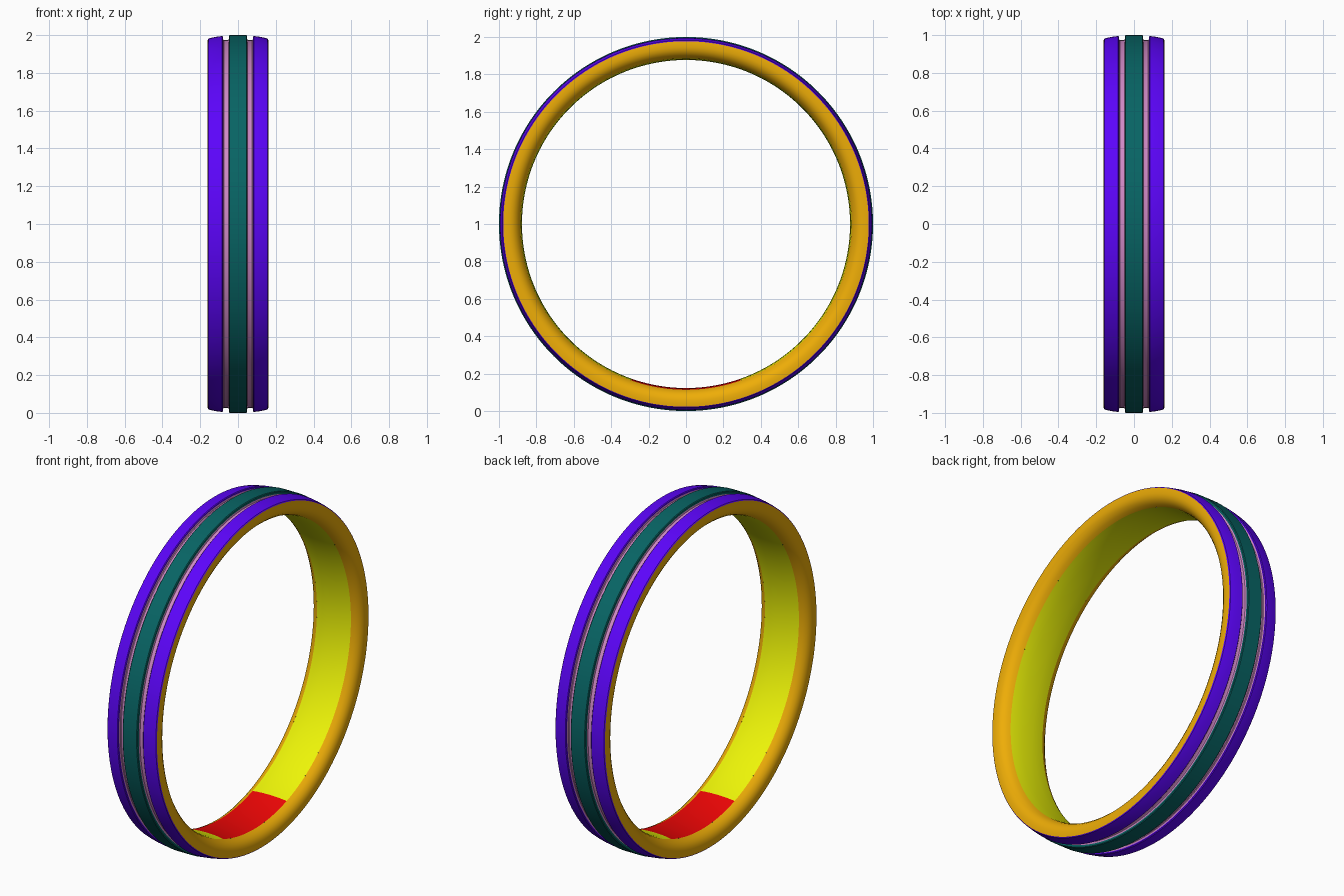
import bpy, math

if "Cube" in bpy.data.objects:
    bpy.data.objects.remove(bpy.data.objects["Cube"])

SEG = 192                      # steps for a full turn
RED = math.asin(0.29 / 0.88)   # half angle of the inner red patch
DOWN = -math.pi / 2


def srgb(r, g, b):
    return tuple((c / 255) ** 2.2 for c in (r, g, b)) + (1,)


def revolve(name, profiles, rgb, start=0.0, sweep=2 * math.pi):
    """Spin open (x, radius) profiles about the ring axis (along x, at z = 1)."""
    closed = sweep > 6.28
    n = max(8, round(SEG * sweep / (2 * math.pi)))
    rows = n if closed else n + 1
    verts, faces = [], []
    for prof in profiles:
        base, m = len(verts), len(prof)
        for i in range(rows):
            t = start + sweep * i / n
            verts += [(x, r * math.cos(t), 1 + r * math.sin(t)) for x, r in prof]
        for i in range(n):
            a, b = base + i * m, base + ((i + 1) % rows) * m
            faces += [(a + j, b + j, b + j + 1, a + j + 1) for j in range(m - 1)]
    mesh = bpy.data.meshes.new(name)
    mesh.from_pydata(verts, [], faces)
    mat = bpy.data.materials.new(name + "_colour")
    mat.diffuse_color = srgb(*rgb)
    mat.use_nodes = True
    mat.node_tree.nodes["Principled BSDF"].inputs["Base Color"].default_value = mat.diffuse_color
    mesh.materials.append(mat)
    ob = bpy.data.objects.new(name, mesh)
    bpy.context.collection.objects.link(ob)
    bpy.ops.object.select_all(action='DESELECT')
    ob.select_set(True)
    bpy.context.view_layer.objects.active = ob
    bpy.ops.object.shade_smooth_by_angle(angle=math.radians(35))
    return ob


def both(prof):
    """A right-hand profile plus its mirror image."""
    return [prof, [(-x, r) for x, r in reversed(prof)]]


# Raised centre band
revolve("centre_band", [[(-0.048, 0.985), (-0.048, 0.996), (-0.044, 1.0),
                         (0.044, 1.0), (0.048, 0.996), (0.048, 0.985)]], (16, 100, 100))

# Grooves either side of the band
revolve("grooves", both([(0.048, 0.985), (0.05, 0.976), (0.055, 0.973), (0.074, 0.973),
                         (0.078, 0.976), (0.08, 0.985)]), (205, 135, 195))

# Sloping outer shoulders
revolve("outer_shoulders", both([(0.08, 0.985), (0.08, 0.991), (0.084, 0.995), (0.11, 0.992),
                                 (0.14, 0.986), (0.156, 0.982), (0.16, 0.977)]), (92, 12, 250))

# Rounded side rims
revolve("side_rims", both([(0.16, 0.977), (0.161, 0.965), (0.161, 0.945), (0.157, 0.927),
                           (0.147, 0.910), (0.130, 0.895), (0.11, 0.886)]), (238, 172, 16))

# Comfort-curved inner surface with a coloured patch at the bottom
inner = [(0.11, 0.886), (0.08, 0.881), (0.04, 0.878), (0, 0.877),
         (-0.04, 0.878), (-0.08, 0.881), (-0.11, 0.886)]
revolve("inner_surface", [inner], (236, 244, 16), DOWN + RED, 2 * math.pi - 2 * RED - 1e-6)
revolve("inner_patch", [inner], (238, 14, 14), DOWN - RED, 2 * RED)
